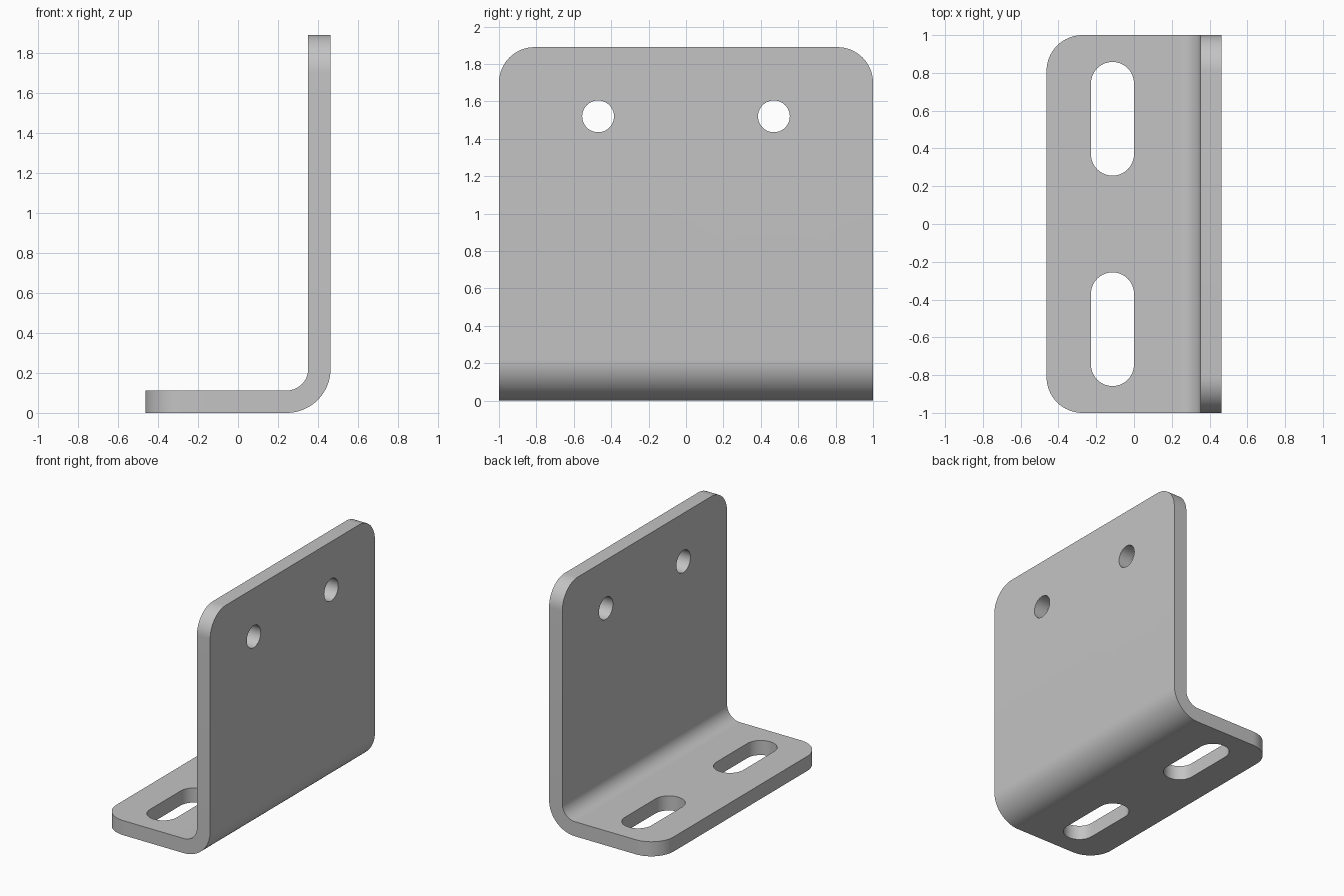
import bpy, bmesh
from math import cos, sin, pi

cube = bpy.data.objects.get("Cube")
if cube:
    bpy.data.objects.remove(cube, do_unlink=True)

HALF_X, HALF_Y, HEIGHT = 0.463, 1.0, 1.89
THICK, BEND, CORNER = 0.112, 0.22, 0.19

steel = bpy.data.materials.new("grey steel")
steel.use_nodes = True
steel.diffuse_color = (0.55, 0.55, 0.55, 1)
steel.node_tree.nodes["Principled BSDF"].inputs["Base Color"].default_value = steel.diffuse_color


def arc(cx, cy, r, start, end, steps):
    angles = [start + (end - start) * i / steps for i in range(steps + 1)]
    return [(cx + r * cos(a), cy + r * sin(a)) for a in angles]


def prism(name, points, offset, round_corners=False):
    """Extrude a closed loop of 3D points along an offset."""
    bm = bmesh.new()
    face = bm.faces.new([bm.verts.new(p) for p in points])
    moved = bmesh.ops.extrude_face_region(bm, geom=[face])["geom"]
    bmesh.ops.translate(bm, vec=offset,
                        verts=[v for v in moved if isinstance(v, bmesh.types.BMVert)])
    if round_corners:
        # Short thickness edges at the free ends of both flanges
        tips = []
        for e in bm.edges:
            a, b = e.verts[0].co, e.verts[1].co
            along_y = abs(a.y - b.y) > 0.01
            at_tip = all(v.z > HEIGHT - 0.001 or v.x < -HALF_X + 0.001 for v in (a, b))
            if at_tip and not along_y:
                tips.append(e)
        bmesh.ops.bevel(bm, geom=tips, offset=CORNER, segments=16,
                        profile=0.5, affect='EDGES')
    bmesh.ops.recalc_face_normals(bm, faces=bm.faces)
    mesh = bpy.data.meshes.new(name)
    bm.to_mesh(mesh)
    bm.free()
    obj = bpy.data.objects.new(name, mesh)
    bpy.context.collection.objects.link(obj)
    mesh.materials.append(steel)
    return obj


# Bent plate: L-shaped side profile with concentric bend arcs
bx, bz = HALF_X - BEND, BEND
outline = [(-HALF_X, THICK), (-HALF_X, 0)]
outline += arc(bx, bz, BEND, -pi / 2, 0, 20)
outline += [(HALF_X, HEIGHT), (HALF_X - THICK, HEIGHT)]
outline += arc(bx, bz, BEND - THICK, 0, -pi / 2, 20)
bracket = prism("angle_bracket", [(x, -HALF_Y, z) for x, z in outline],
                (0, 2 * HALF_Y, 0), round_corners=True)

# Round holes in the wall and slots in the foot
cutters = []
for side in (-1, 1):
    hole = arc(side * 0.47, 1.52, 0.085, 0, 2 * pi, 40)[:-1]
    cutters.append(prism("hole_cutter", [(0.3, y, z) for y, z in hole], (0.3, 0, 0)))
    mid, half, r = side * 0.557, 0.187, 0.114
    slot = arc(-0.114, mid + half, r, 0, pi, 20) + arc(-0.114, mid - half, r, pi, 2 * pi, 20)
    cutters.append(prism("slot_cutter", [(x, y, -0.1) for x, y in slot], (0, 0, 0.4)))

bpy.ops.object.select_all(action='DESELECT')
bracket.select_set(True)
bpy.context.view_layer.objects.active = bracket
for cutter in cutters:
    cutter.hide_render = True
    mod = bracket.modifiers.new("cut", 'BOOLEAN')
    mod.operation, mod.solver, mod.object = 'DIFFERENCE', 'EXACT', cutter
    bpy.ops.object.modifier_apply(modifier=mod.name)
    bpy.data.objects.remove(cutter, do_unlink=True)

bpy.ops.object.shade_smooth_by_angle(angle=pi / 6)
